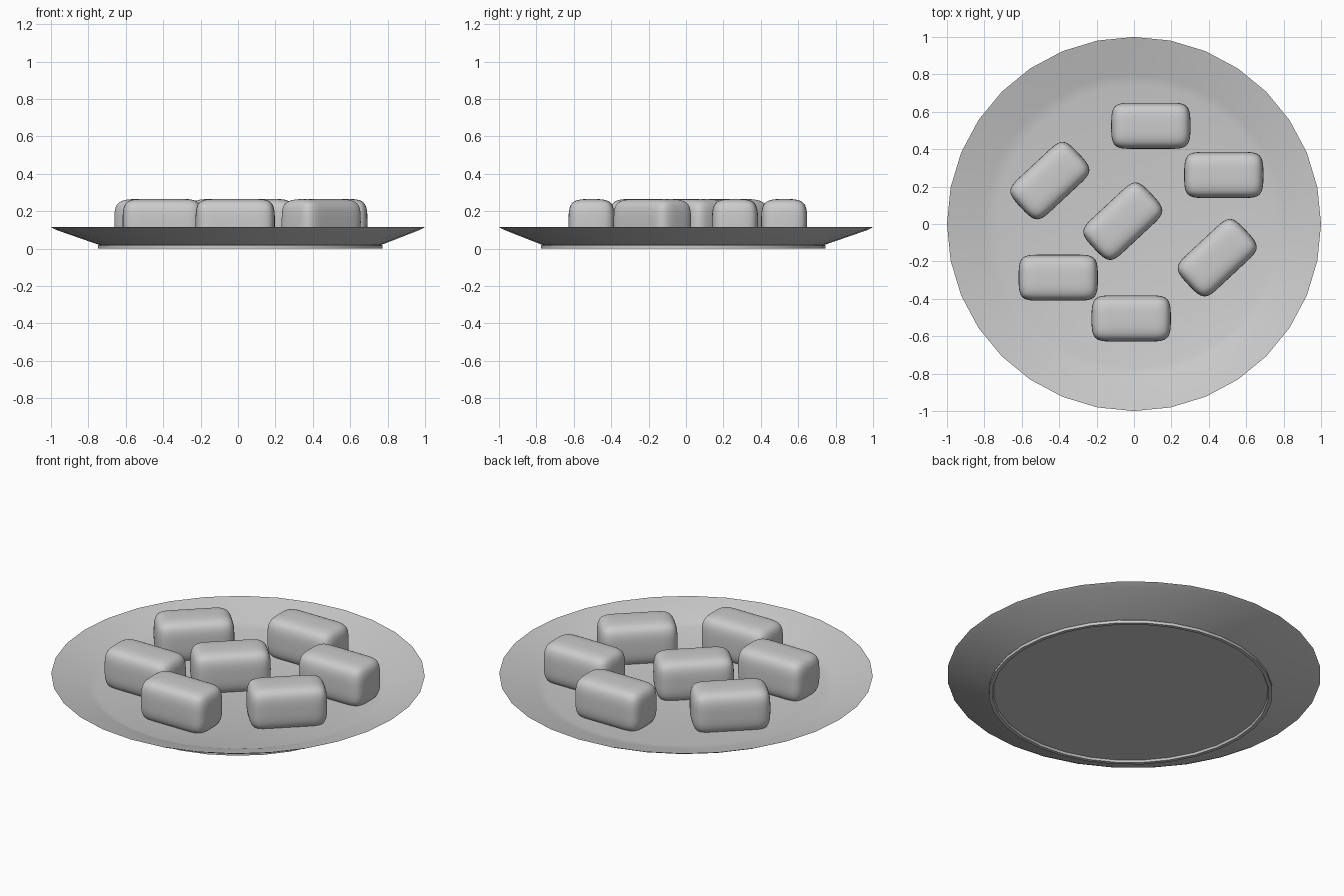
import bpy, bmesh
from math import cos, sin, tau, radians

if "Cube" in bpy.data.objects:
    bpy.data.objects.remove(bpy.data.objects["Cube"])


def finish(name, bm, smooth_angle=None):
    bmesh.ops.recalc_face_normals(bm, faces=bm.faces)
    mesh = bpy.data.meshes.new(name)
    bm.to_mesh(mesh)
    bm.free()
    obj = bpy.data.objects.new(name, mesh)
    bpy.context.collection.objects.link(obj)
    bpy.ops.object.select_all(action='DESELECT')
    obj.select_set(True)
    bpy.context.view_layer.objects.active = obj
    if smooth_angle:
        bpy.ops.object.shade_smooth_by_angle(angle=radians(smooth_angle))
    else:
        bpy.ops.object.shade_smooth()
    return obj


# Plate: 32-sided lathe, (radius, z) from the floor over the rim to the recessed underside
SIDES = 32
PROFILE = [(0.755, 0.04), (0.80, 0.05), (0.99, 0.113), (1.0, 0.115), (0.97, 0.099),
           (0.755, 0.02), (0.76, 0.016), (0.76, 0.0), (0.74, 0.0), (0.735, 0.012)]
bm = bmesh.new()
rings = []
for r, z in PROFILE:
    # the well and foot sit slightly off the rim's centre
    dx, dy = (0.012, -0.014) if r < 0.78 else (0, 0)
    rings.append([bm.verts.new((dx + r * cos(tau * i / SIDES), dy + r * sin(tau * i / SIDES), z))
                  for i in range(SIDES)])
for a, b in zip(rings, rings[1:]):
    for i in range(SIDES):
        j = (i + 1) % SIDES
        bm.faces.new((a[i], a[j], b[j], b[i]))
bm.faces.new(rings[0])
bm.faces.new(rings[-1])
finish("plate", bm, 35)


# Rolls: softened boxes, with support loops near the ends
def roll(name, x, y, angle):
    bm = bmesh.new()
    bmesh.ops.create_cube(bm, size=2)
    bmesh.ops.subdivide_edges(bm, edges=bm.edges[:], cuts=1, use_grid_fill=True)
    for v in bm.verts:
        v.co.x *= 0.212
        v.co.y *= 0.123
        v.co.z *= 0.123
    for cut in (-0.1, 0.1):
        bmesh.ops.bisect_plane(bm, geom=bm.verts[:] + bm.edges[:] + bm.faces[:],
                               plane_co=(cut, 0, 0), plane_no=(1, 0, 0))
    obj = finish(name, bm)
    obj.location = (x, y, 0.142)
    obj.rotation_euler.z = radians(angle)
    mod = obj.modifiers.new("soften", 'SUBSURF')
    mod.levels = mod.render_levels = 3


ROLLS = [(0.09, 0.525, 0), (0.48, 0.262, 0), (-0.45, 0.232, 43), (-0.06, 0.015, 43),
         (0.445, -0.18, 43), (-0.405, -0.287, 0), (-0.015, -0.505, 0)]
for n, spot in enumerate(ROLLS, 1):
    roll(f"roll_{n}", *spot)
